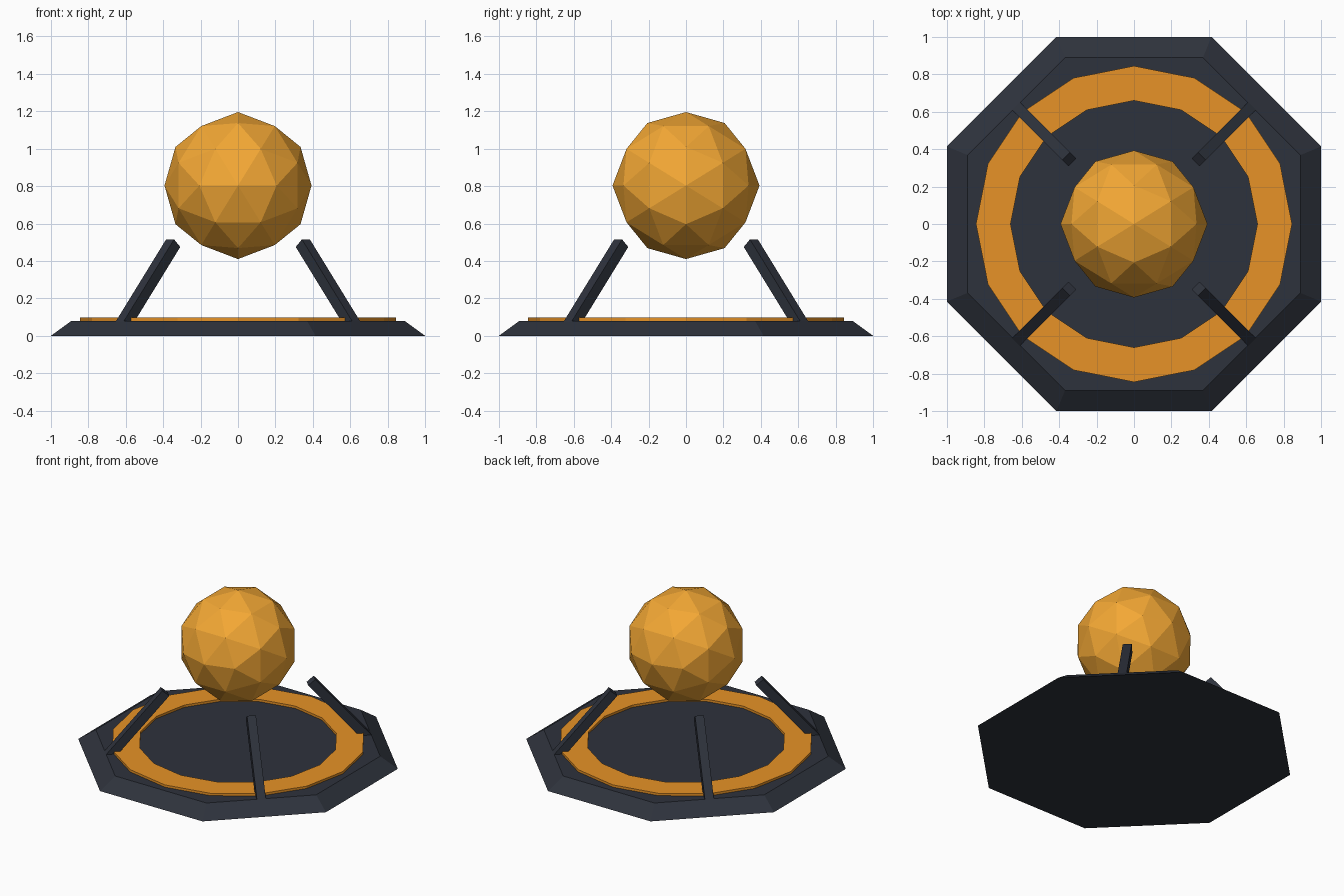
import bpy, bmesh, math
from mathutils import Vector

if "Cube" in bpy.data.objects:
    bpy.data.objects.remove(bpy.data.objects["Cube"])


def material(name, color):
    m = bpy.data.materials.new(name)
    m.diffuse_color = (*color, 1)
    m.use_nodes = True
    m.node_tree.nodes["Principled BSDF"].inputs["Base Color"].default_value = m.diffuse_color
    return m


DARK = material("dark_metal", (0.027, 0.032, 0.045))
AMBER = material("amber", (0.90, 0.39, 0.035))
ORANGE = material("orange", (0.80, 0.29, 0.02))


def finish(name, bm, mat):
    bmesh.ops.recalc_face_normals(bm, faces=bm.faces)
    me = bpy.data.meshes.new(name)
    bm.to_mesh(me)
    bm.free()
    me.materials.append(mat)
    ob = bpy.data.objects.new(name, me)
    bpy.context.collection.objects.link(ob)
    return ob


def loop(bm, r, z, n, start=0.0):
    return [bm.verts.new((r * math.cos(start + math.tau * i / n),
                          r * math.sin(start + math.tau * i / n), z)) for i in range(n)]


def bridge(bm, a, b):
    n = len(a)
    for i in range(n):
        bm.faces.new((a[i], a[(i + 1) % n], b[(i + 1) % n], b[i]))


# Octagonal base plate with sloped rim
bm = bmesh.new()
c = math.cos(math.pi / 8)
low = loop(bm, 1.0 / c, 0, 8, math.pi / 8)
top = loop(bm, 0.89 / c, 0.08, 8, math.pi / 8)
bridge(bm, low, top)
bm.faces.new(low)
bm.faces.new(top)
finish("base_plate", bm, DARK)

# Flat sixteen-sided ring lying on the plate
bm = bmesh.new()
rings = [loop(bm, r, z, 16) for r, z in
         ((0.66, 0.07), (0.845, 0.07), (0.845, 0.097), (0.66, 0.097))]
for i in range(4):
    bridge(bm, rings[i], rings[(i + 1) % 4])
finish("glow_ring", bm, ORANGE)

# Four square struts leaning inward on the diagonals
tip = Vector((0.49, 0, 0.495))
foot = Vector((0.885, 0, 0.04))
axis = tip - foot
for i, name in enumerate(("back_right", "back_left", "front_left", "front_right")):
    bm = bmesh.new()
    bmesh.ops.create_cube(bm, size=1)
    bmesh.ops.scale(bm, vec=(0.062, 0.06, axis.length), verts=bm.verts)
    ob = finish(name + "_strut", bm, DARK)
    ang = math.pi / 4 + i * math.pi / 2
    mid = (tip + foot) / 2
    ob.location = (mid.x * math.cos(ang), mid.x * math.sin(ang), mid.z)
    ob.rotation_euler = (0, math.atan2(axis.x, axis.z), ang)

# Floating faceted orb: icosahedron corners plus edge midpoints, pushed to a sphere
phi = (1 + math.sqrt(5)) / 2
corners = []
for a in (-1, 1):
    for b in (-phi, phi):
        corners += [Vector((0, a, b)), Vector((a, b, 0)), Vector((b, 0, a))]
points = list(corners)
for i, p in enumerate(corners):
    points += [(p + q) / 2 for q in corners[i + 1:] if (p - q).length < 2.1]
bm = bmesh.new()
for p in points:
    bm.verts.new(p.normalized() * 0.393)
bmesh.ops.convex_hull(bm, input=bm.verts)
orb = finish("orb", bm, AMBER)
orb.location.z = 0.803
